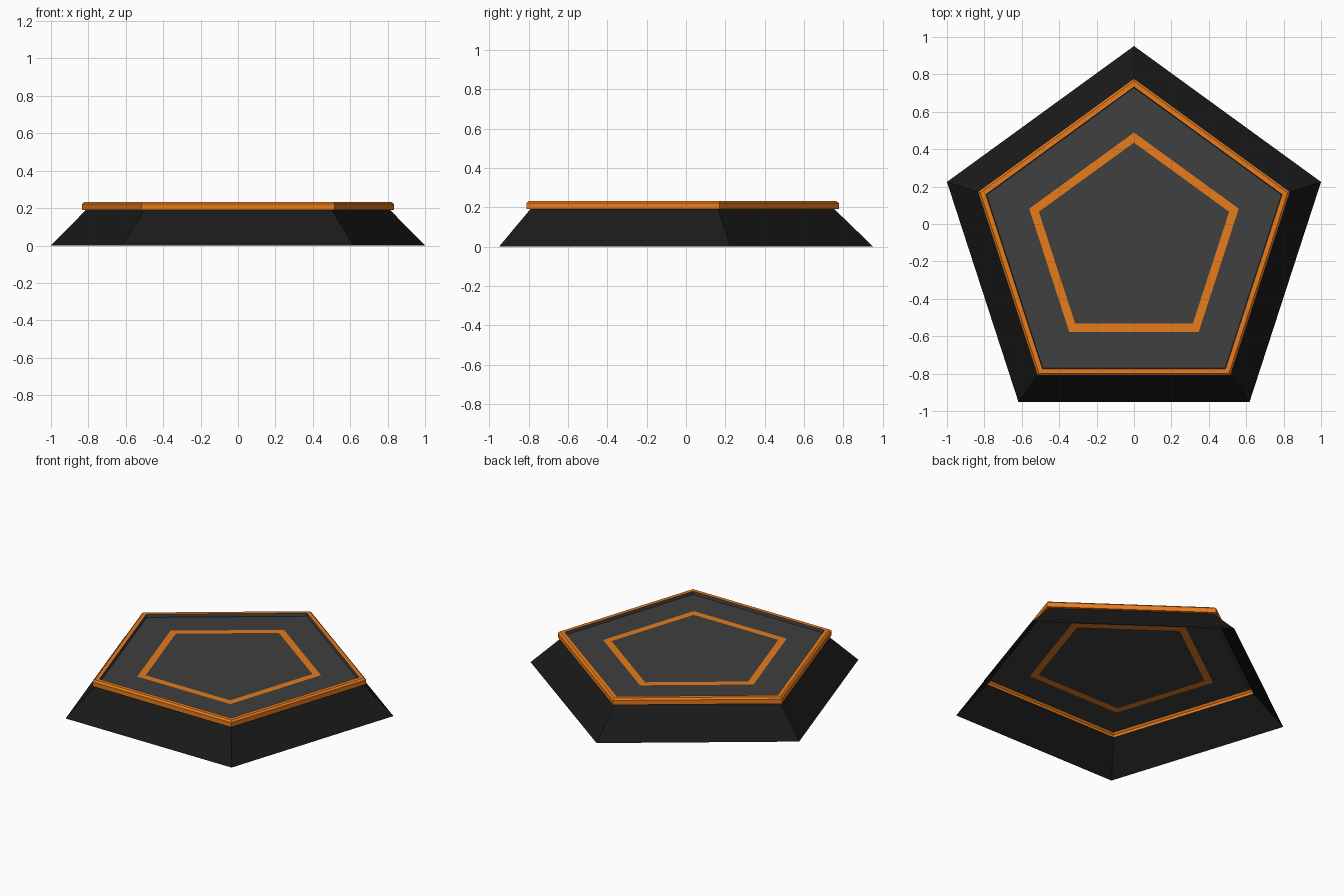
import bpy
from math import sin, cos, pi

if "Cube" in bpy.data.objects:
    bpy.data.objects.remove(bpy.data.objects["Cube"])

CENTRE_Y = -0.1  # pentagon centre, so that the bounding box is centred


def material(name, rgb):
    m = bpy.data.materials.new(name)
    m.diffuse_color = (*rgb, 1)
    m.use_nodes = True
    m.node_tree.nodes["Principled BSDF"].inputs["Base Color"].default_value = m.diffuse_color
    return m


def pentagon_shell(name, profile, mat, cap=False):
    """Sweep (circumradius, z) points round a pentagon; optionally cap the last loop."""
    verts = [(r * cos(pi / 2 + i * 2 * pi / 5), CENTRE_Y + r * sin(pi / 2 + i * 2 * pi / 5), z)
             for r, z in profile for i in range(5)]
    faces = []
    for k in range(len(profile) - 1):
        for i in range(5):
            a, b = k * 5 + i, k * 5 + (i + 1) % 5
            faces.append((a, b, b + 5, a + 5))
    if cap:
        n = (len(profile) - 1) * 5
        faces.append(tuple(range(n, n + 5)))
    mesh = bpy.data.meshes.new(name)
    mesh.from_pydata(verts, [], faces)
    mesh.materials.append(mat)
    mesh.update()
    obj = bpy.data.objects.new(name, mesh)
    bpy.context.collection.objects.link(obj)
    return obj


black = material("black", (0.01, 0.01, 0.01))
grey = material("dark_grey", (0.05, 0.05, 0.05))
orange = material("orange", (0.8, 0.2, 0.012))

# Sloping skirt, open underneath
pentagon_shell("base_skirt", [(1.0515, 0), (0.855, 0.19)], black)
# Overhanging rim with a chamfered top edge
pentagon_shell("rim", [(0.855, 0.19), (0.878, 0.19), (0.878, 0.221),
                       (0.864, 0.232), (0.833, 0.232)], orange)
# Recessed top panel, step and outer border
pentagon_shell("panel_border", [(0.833, 0.232), (0.829, 0.212), (0.589, 0.212)], grey)
# Flush inlaid ring
pentagon_shell("inlay_ring", [(0.589, 0.212), (0.535, 0.212)], orange)
# Middle of the panel
pentagon_shell("panel_centre", [(0.535, 0.212)], grey, cap=True)
